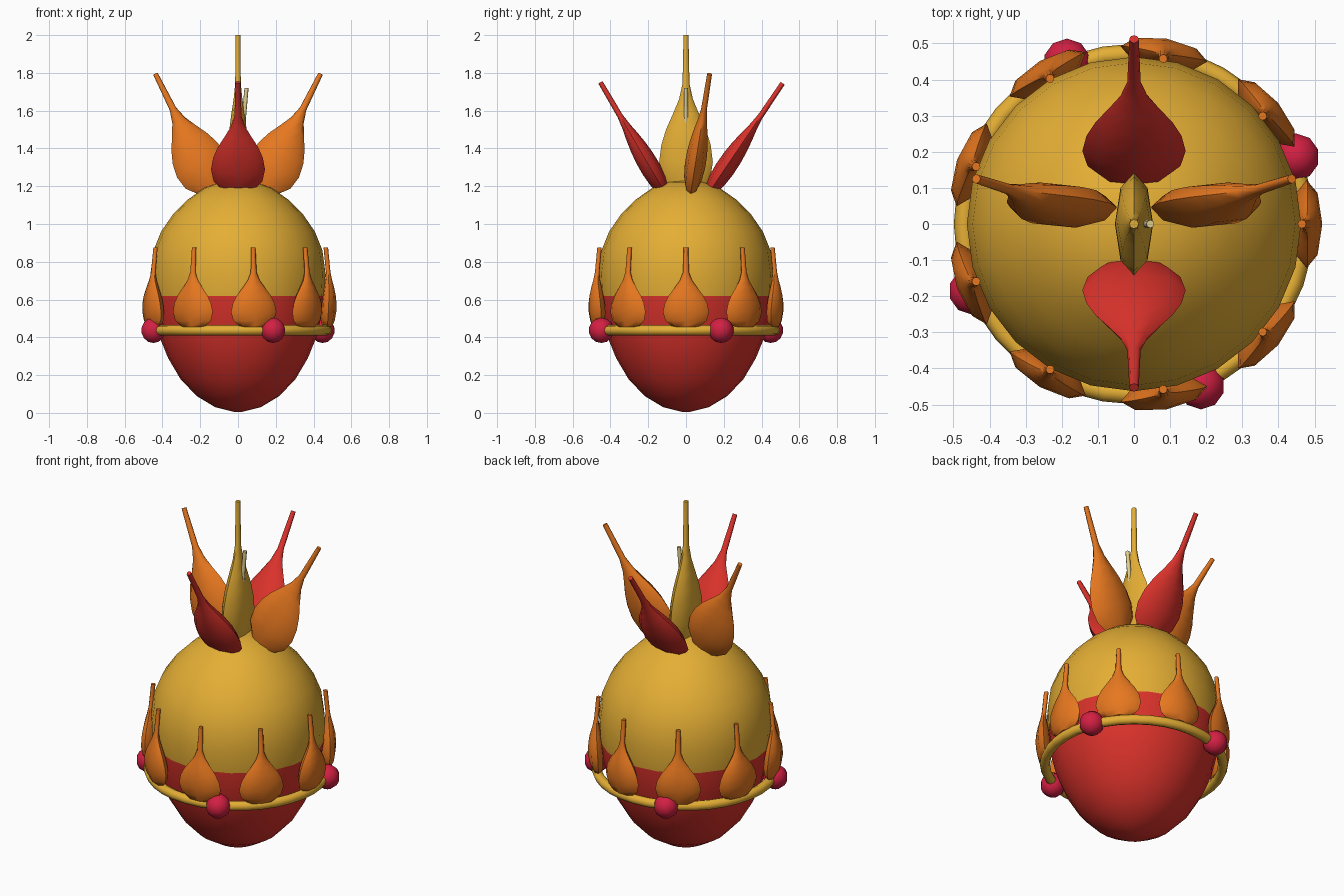
import bpy, bmesh
from math import cos, sin, pi, radians
from mathutils import Vector

cube = bpy.data.objects.get("Cube")
if cube:
    bpy.data.objects.remove(cube)


def material(name, rgb):
    m = bpy.data.materials.new(name)
    m.use_nodes = True
    m.diffuse_color = (*rgb, 1)
    m.node_tree.nodes["Principled BSDF"].inputs["Base Color"].default_value = (*rgb, 1)
    return m


gold = material("gold", (0.78, 0.425, 0.035))
red = material("red", (0.71, 0.032, 0.024))
orange = material("orange", (0.79, 0.185, 0.014))
crimson = material("crimson", (0.65, 0.014, 0.055))
pale = material("pale yellow", (0.75, 0.62, 0.28))


def loft(name, rings, mats):
    """Skin a list of equal-length rings of points and close both ends."""
    bm = bmesh.new()
    loops = [[bm.verts.new(p) for p in ring] for ring in rings]
    n = len(loops[0])
    for a, b in zip(loops, loops[1:]):
        for i in range(n):
            j = (i + 1) % n
            bm.faces.new((a[i], a[j], b[j], b[i]))
    bm.faces.new(loops[0])
    bm.faces.new(loops[-1])
    bmesh.ops.recalc_face_normals(bm, faces=bm.faces)
    mesh = bpy.data.meshes.new(name)
    bm.to_mesh(mesh)
    bm.free()
    for m in mats:
        mesh.materials.append(m)
    obj = bpy.data.objects.new(name, mesh)
    bpy.context.collection.objects.link(obj)
    smooth(obj)
    return obj


def smooth(obj, angle=60):
    bpy.ops.object.select_all(action='DESELECT')
    obj.select_set(True)
    bpy.context.view_layer.objects.active = obj
    bpy.ops.object.shade_smooth_by_angle(angle=radians(angle))


# Flame outline: position along the axis, width and thickness factors
FLAME = [(0, .58, .6), (.08, .9, .88), (.19, 1, 1), (.3, .92, .98), (.4, .74, .86),
         (.5, .48, .66), (.59, .26, .44), (.69, .13, .28), (1, 0, 0)]


def flame(name, base, tip, wide, half_width, half_thick, stem, mat, bow=0):
    base, tip = Vector(base), Vector(tip)
    axis = tip - base
    d = axis.normalized()
    w = Vector(wide)
    w = (w - d * w.dot(d)).normalized()
    n = d.cross(w)
    rings = []
    for t, fw, ft in FLAME:
        a, b = max(fw * half_width, stem), max(ft * half_thick, stem)
        centre = base + axis * t - n * bow * sin(pi * t)
        rings.append([centre + w * a * cos(k * pi / 4) + n * b * sin(k * pi / 4)
                      for k in range(8)])
    return loft(name, rings, [mat])


# Egg: red below the colour line, gold above
LINE = 0.62
profile = [(.02, .005), (.12, .03), (.22, .09), (.305, .18), (.37, .29), (.415, .4),
           (.443, .52), (.457, LINE), (.463, .74), (.447, .86), (.407, .96), (.345, 1.05),
           (.265, 1.13), (.18, 1.19), (.09, 1.222), (.02, 1.23)]
egg = loft("egg", [[(r * cos(k * pi / 12), r * sin(k * pi / 12), z) for k in range(24)]
                   for r, z in profile], [red, gold])
for face in egg.data.polygons:
    face.material_index = int(face.center.z > LINE)

# Ring around the egg with four beads
bpy.ops.mesh.primitive_torus_add(major_radius=.472, minor_radius=.027, major_segments=36,
                                 minor_segments=8, location=(0, 0, .437))
ring = bpy.context.object
ring.name = "ring"
ring.data.materials.append(gold)
smooth(ring)
for i in range(4):
    a = radians(22.5 + 90 * i)
    bpy.ops.mesh.primitive_uv_sphere_add(segments=10, ring_count=7, radius=.067,
                                         location=(.485 * cos(a), .485 * sin(a), .437))
    bead = bpy.context.object
    bead.name = f"bead_{i + 1}"
    bead.data.materials.append(crimson)
    smooth(bead)

# Nine small flames standing on the ring, bowed slightly outward
for i in range(9):
    a = radians(40 * i)
    c, s = cos(a), sin(a)
    flame(f"ring_flame_{i + 1}", (.473 * c, .473 * s, .455), (.465 * c, .465 * s, .875),
          (-s, c, 0), .122, .042, .012, orange, bow=.012)

# Crown of large flames
flame("centre_flame", (0, 0, 1.17), (0, 0, 2), (0, 1, 0), .142, .053, .013, gold)
flame("inner_flame", (0, 0, 1.2), (.045, 0, 1.72), (0, 1, 0), .06, .03, .011, pale)
flame("front_flame", (0, -.12, 1.18), (0, -.453, 1.75), (1, 0, 0), .143, .053, .013, red)
flame("back_flame", (0, .13, 1.18), (0, .512, 1.745), (1, 0, 0), .143, .053, .013, red)
for side, x in (("left", 1), ("right", -1)):
    flame(f"{side}_flame", (.138 * x, .03, 1.195), (.437 * x, .125, 1.795),
          (x, 0, 0), .143, .055, .013, orange)
